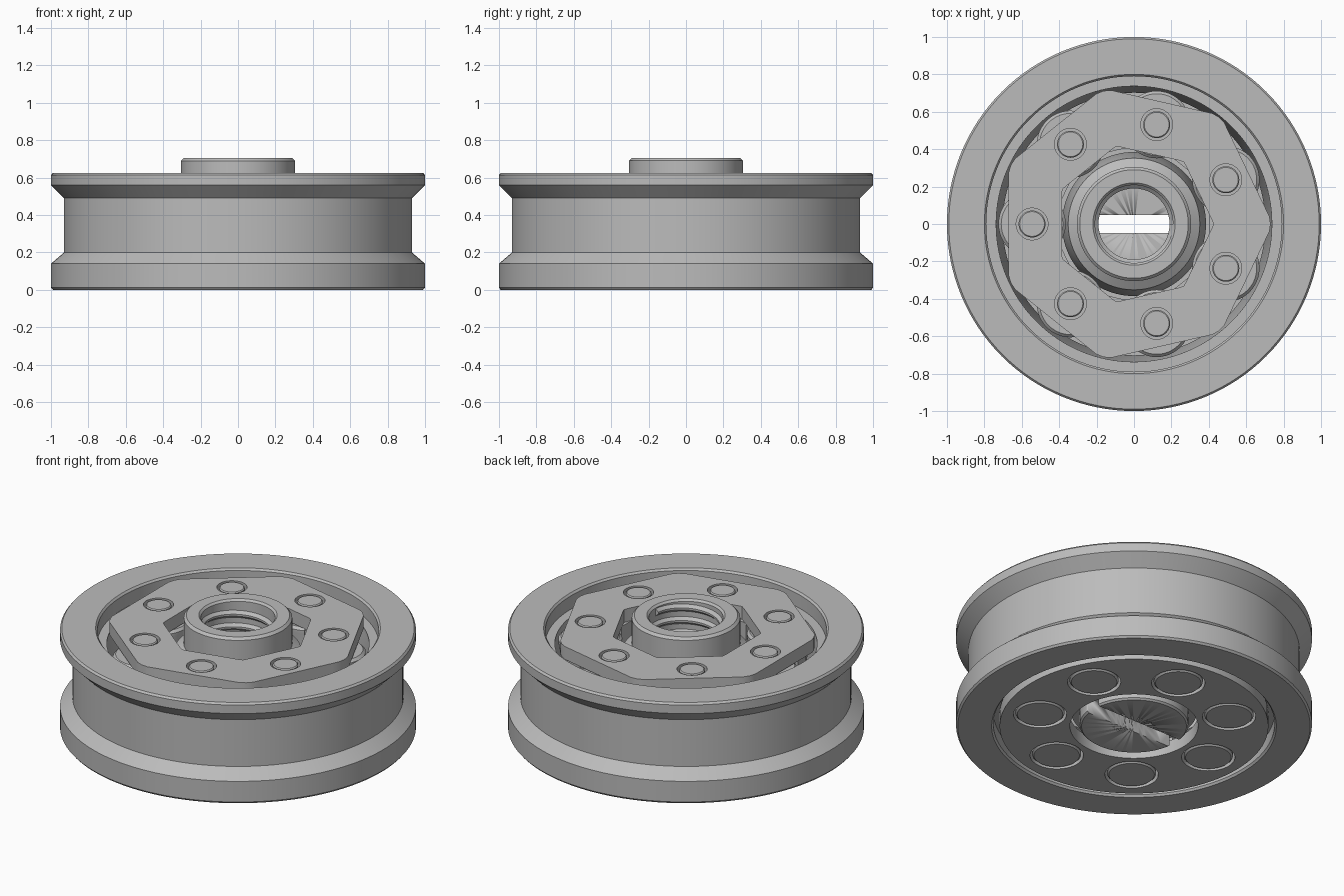
import bpy, bmesh
from math import sin, cos, pi, sqrt, radians
from mathutils import Matrix

cube = bpy.data.objects.get("Cube")
if cube:
    bpy.data.objects.remove(cube)

COUNT = 7                 # rollers in the bearing
PITCH_R = 0.545           # radius of the circle of roller centres
STEP = 2 * pi / COUNT

grey = bpy.data.materials.new("plain_grey")
grey.use_nodes = True
colour = (0.5, 0.5, 0.5, 1)
grey.diffuse_color = colour
grey.node_tree.nodes["Principled BSDF"].inputs["Base Color"].default_value = colour


def finish(name, bm):
    """Turn a bmesh into a smooth-shaded object with sharp edges kept."""
    bmesh.ops.remove_doubles(bm, verts=bm.verts, dist=1e-5)
    bmesh.ops.recalc_face_normals(bm, faces=bm.faces)
    mesh = bpy.data.meshes.new(name)
    bm.to_mesh(mesh)
    bm.free()
    mesh.materials.append(grey)
    obj = bpy.data.objects.new(name, mesh)
    bpy.context.collection.objects.link(obj)
    bpy.ops.object.select_all(action='DESELECT')
    obj.select_set(True)
    bpy.context.view_layer.objects.active = obj
    bpy.ops.object.shade_smooth_by_angle(angle=radians(25))
    return obj


def lathe(name, profile, steps=96, closed=True):
    """Spin an (r, z) profile around the z axis."""
    bm = bmesh.new()
    verts = [bm.verts.new((r, 0, z)) for r, z in profile]
    pairs = list(zip(verts, verts[1:]))
    if closed:
        pairs.append((verts[-1], verts[0]))
    edges = [bm.edges.new(p) for p in pairs]
    bmesh.ops.spin(bm, geom=verts + edges, cent=(0, 0, 0), axis=(0, 0, 1),
                   angle=2 * pi, steps=steps, use_merge=True)
    return finish(name, bm)


def circle(radius, cx=0, cy=0, n=48):
    return [(cx + radius * cos(2 * pi * i / n), cy + radius * sin(2 * pi * i / n))
            for i in range(n)]


def heptagon(flat, limit):
    """Seven-sided outline with flats facing the rollers and rounded corners."""
    points = []
    for i in range(COUNT * 16):
        angle = i * STEP / 16
        off = (angle + STEP / 2) % STEP - STEP / 2
        r = min(flat / cos(off), limit)
        points.append((r * cos(pi + angle), r * sin(pi + angle)))
    return points


def plate(name, outlines, z0, z1):
    """Extrude a filled outline; inner outlines become holes."""
    curve = bpy.data.curves.new(name + "_outline", 'CURVE')
    curve.dimensions = '2D'
    curve.fill_mode = 'BOTH'
    curve.extrude = (z1 - z0) / 2
    for points in outlines:
        spline = curve.splines.new('POLY')
        spline.points.add(len(points) - 1)
        for point, (x, y) in zip(spline.points, points):
            point.co = (x, y, 0, 1)
        spline.use_cyclic_u = True
    helper = bpy.data.objects.new(name + "_outline", curve)
    bpy.context.collection.objects.link(helper)
    bpy.context.view_layer.update()
    deps = bpy.context.evaluated_depsgraph_get()
    mesh = bpy.data.meshes.new_from_object(helper.evaluated_get(deps))
    bm = bmesh.new()
    bm.from_mesh(mesh)
    bmesh.ops.translate(bm, verts=bm.verts, vec=(0, 0, (z0 + z1) / 2))
    bpy.data.objects.remove(helper)
    bpy.data.meshes.remove(mesh)
    return finish(name, bm)


centres = [(PITCH_R * cos(pi + i * STEP), PITCH_R * sin(pi + i * STEP))
           for i in range(COUNT)]

# Grooved outer ring with a waisted inner race
lathe("outer_ring", [
    (0.99, 0), (1, 0.012), (1, 0.14), (0.93, 0.2), (0.93, 0.49), (1, 0.56),
    (1, 0.613), (0.99, 0.625), (0.8, 0.625), (0.79, 0.613), (0.79, 0.53),
    (0.737, 0.53), (0.737, 0.5), (0.702, 0.31), (0.737, 0.12),
    (0.737, 0.09), (0.79, 0.09), (0.79, 0.012), (0.8, 0)], steps=128)

# Hub with a blind bore, cut below by a driver slot
hub = lathe("hub", [
    (0, 0), (0.295, 0), (0.305, 0.01), (0.305, 0.09), (0.352, 0.09),
    (0.352, 0.12), (0.385, 0.31), (0.352, 0.5), (0.305, 0.53), (0.305, 0.69),
    (0.29, 0.705), (0.22, 0.705), (0.208, 0.693), (0.208, 0.09), (0, 0.09)],
    closed=False)

bm = bmesh.new()
bmesh.ops.create_cube(bm, size=1, matrix=Matrix.Diagonal((0.8, 0.095, 0.24, 1)))
cutter = finish("slot_cutter", bm)
cutter.hide_render = True
cut = hub.modifiers.new("slot", 'BOOLEAN')
cut.operation = 'DIFFERENCE'
cut.solver = 'EXACT'
cut.object = cutter
bpy.context.view_layer.objects.active = hub
bpy.ops.object.modifier_apply(modifier=cut.name)
bpy.data.objects.remove(cutter)

# Thread ridge winding up the bore
bm = bmesh.new()
rows = []
turns, pitch, per_turn = 7, 0.078, 48
for i in range(turns * per_turn + 1):
    angle = 2 * pi * i / per_turn
    z = 0.12 + pitch * i / per_turn
    rows.append([bm.verts.new((r * cos(angle), r * sin(angle), z + dz))
                 for r, dz in ((0.212, -0.026), (0.19, -0.006),
                               (0.19, 0.006), (0.212, 0.026))])
for a, b in zip(rows, rows[1:]):
    for j in range(4):
        k = (j + 1) % 4
        bm.faces.new((a[j], a[k], b[k], b[j]))
bm.faces.new(rows[0])
bm.faces.new(rows[-1])
finish("bore_thread", bm)

# Waisted rollers, each with a pin through the upper cage plate
for i, (x, y) in enumerate(centres):
    roller = lathe(f"roller_{i + 1}", [
        (0, 0), (0.128, 0), (0.138, 0.01), (0.138, 0.09), (0.18, 0.105),
        (0.18, 0.12), (0.147, 0.31), (0.18, 0.5), (0.18, 0.52), (0.165, 0.535),
        (0.072, 0.535), (0.072, 0.619), (0.066, 0.625), (0, 0.625)],
        steps=48, closed=False)
    roller.location = (x, y, 0)

# Cage plates
plate("cage_top",
      [heptagon(0.67, 0.73), heptagon(0.385, 0.425)]
      + [circle(0.085, x, y) for x, y in centres], 0.545, 0.625)
plate("cage_bottom",
      [circle(0.755, n=96), circle(0.36, n=96)]
      + [circle(0.15, x, y) for x, y in centres], 0, 0.08)

# Cage pillars, scooped out around the rollers
mid, half = PITCH_R * cos(pi / COUNT), PITCH_R * sin(pi / COUNT)
stations = [0.405 + 0.255 * k / 12 for k in range(13)]
side = [(u, half - sqrt(0.2 ** 2 - (u - mid) ** 2)) for u in stations]
outline = side + [(u, -v) for u, v in reversed(side)]
for i in range(COUNT):
    c, s = cos(i * STEP), sin(i * STEP)
    turned = [(u * c - v * s, u * s + v * c) for u, v in outline]
    plate(f"cage_pillar_{i + 1}", [turned], 0.08, 0.545)
